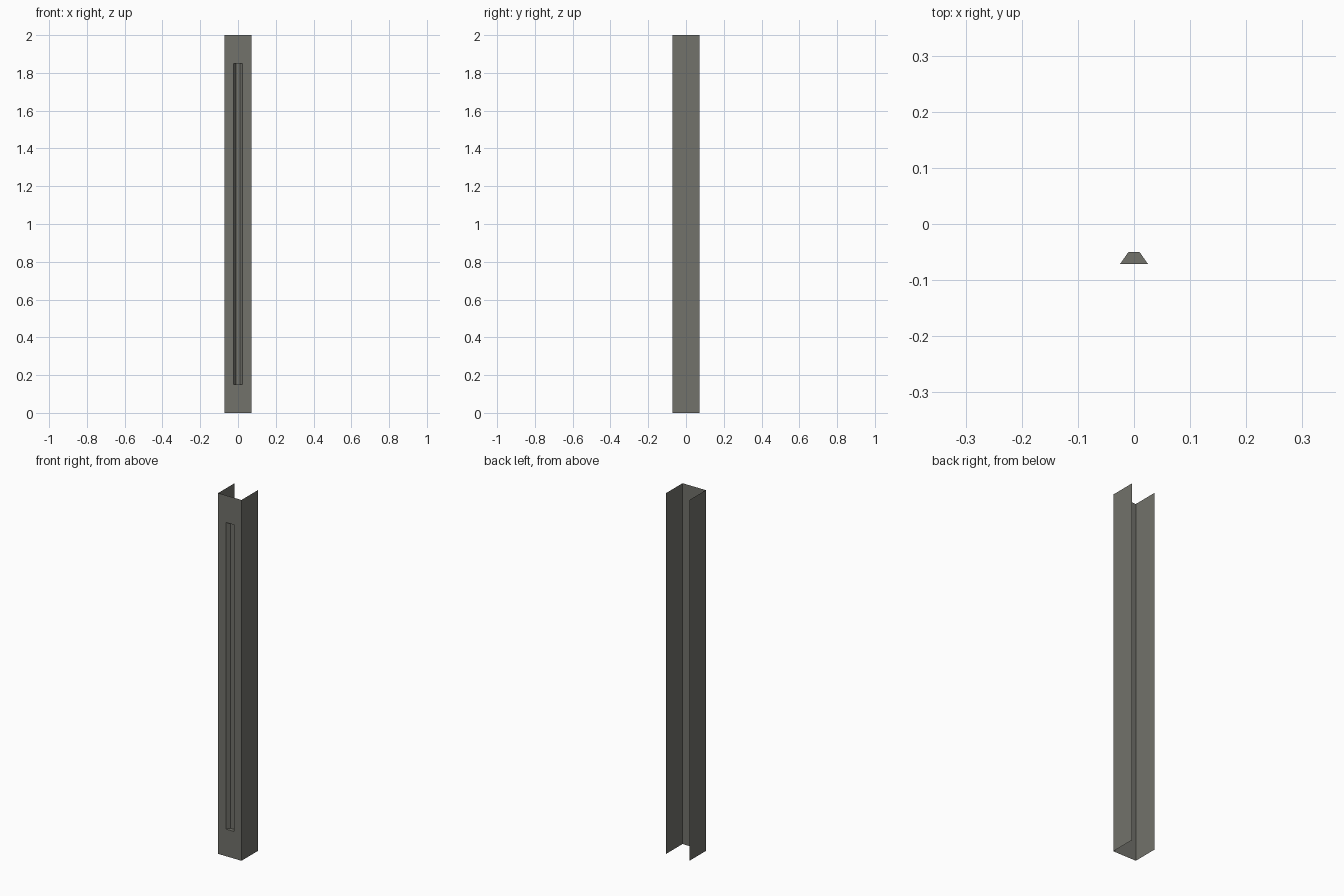
import bpy, bmesh

if "Cube" in bpy.data.objects:
    bpy.data.objects.remove(bpy.data.objects["Cube"])

H = 2.0              # post height
W = 0.0715           # half width
Z0, Z1 = 0.15, 1.85  # groove extent
GO, GI = 0.025, 0.01 # groove half width: outside, inside
YG = -0.05           # groove floor

mat = bpy.data.materials.new("dark olive grey")
mat.diffuse_color = (0.168, 0.168, 0.147, 1)
mat.use_nodes = True
mat.node_tree.nodes["Principled BSDF"].inputs["Base Color"].default_value = mat.diffuse_color


def make(name, quads):
    bm = bmesh.new()
    for q in quads:
        bm.faces.new([bm.verts.new(p) for p in q])
    bmesh.ops.remove_doubles(bm, verts=bm.verts, dist=1e-5)
    me = bpy.data.meshes.new(name)
    bm.to_mesh(me)
    bm.free()
    me.materials.append(mat)
    ob = bpy.data.objects.new(name, me)
    bpy.context.collection.objects.link(ob)
    return ob


def upright(a, b, z0, z1):
    """Vertical quad from plan point a to b; normal is right of a->b."""
    return [(*a, z0), (*b, z0), (*b, z1), (*a, z1)]


# Side walls (open back, top and bottom)
make("left_wall", [upright((-W, W), (-W, -W), 0, H)])
make("right_wall", [upright((W, -W), (W, W), 0, H)])

# Front wall framing the slot
make("front_wall", [
    upright((-W, -W), (-GO, -W), 0, H),
    upright((GO, -W), (W, -W), 0, H),
    upright((-GO, -W), (GO, -W), 0, Z0),
    upright((-GO, -W), (GO, -W), Z1, H),
])

# Recessed groove with slanted sides and flat ends
plan = [(-GO, -W), (-GI, YG), (GI, YG), (GO, -W)]
make("groove",
     [upright(a, b, Z0, Z1) for a, b in zip(plan, plan[1:])] +
     [[(*p, Z0) for p in reversed(plan)], [(*p, Z1) for p in plan]])
